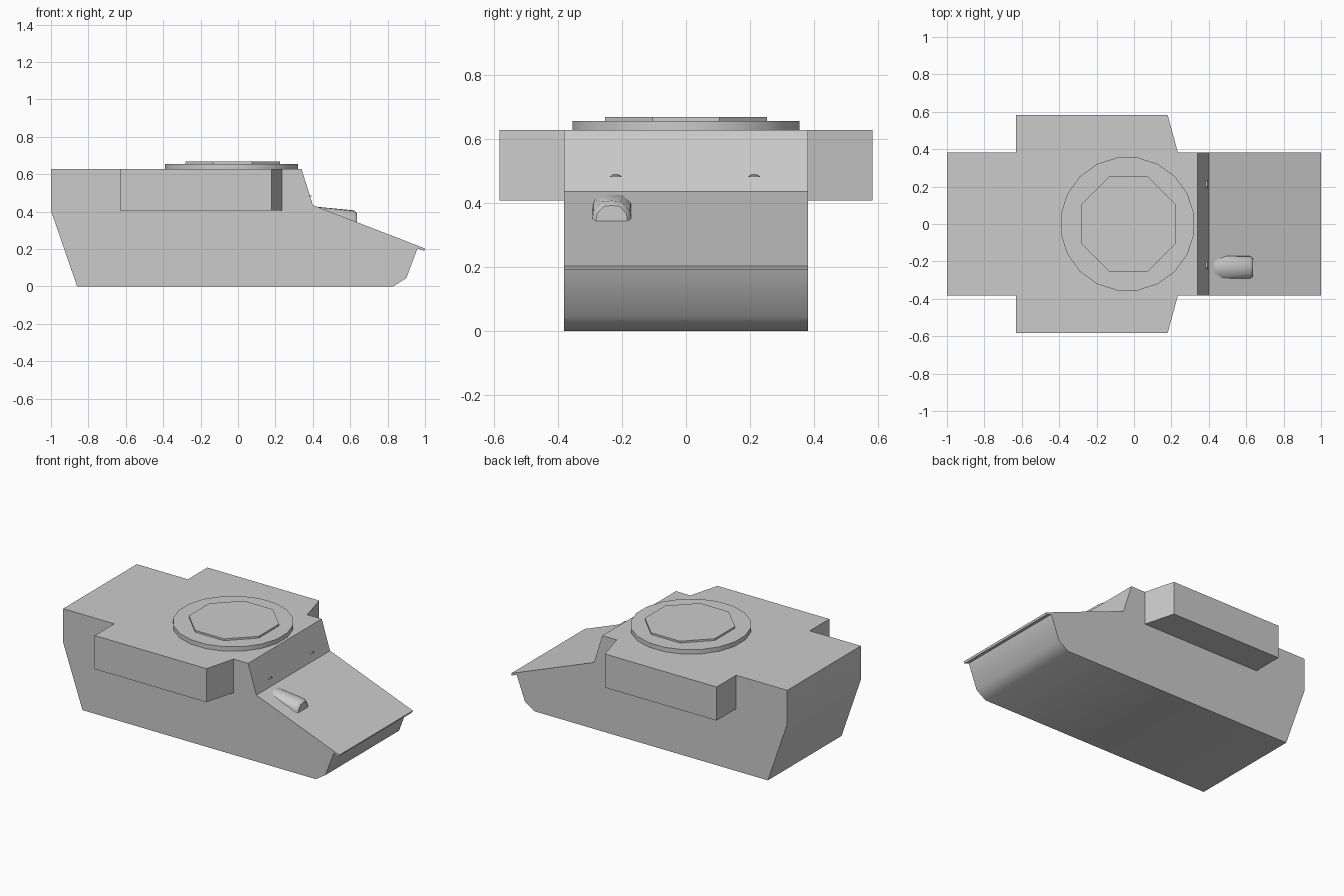
import bpy, bmesh, math
from mathutils import Vector

if "Cube" in bpy.data.objects:
    bpy.data.objects.remove(bpy.data.objects["Cube"])


def make_object(name, bm, smooth=None):
    bmesh.ops.recalc_face_normals(bm, faces=bm.faces[:])
    me = bpy.data.meshes.new(name)
    bm.to_mesh(me)
    bm.free()
    ob = bpy.data.objects.new(name, me)
    bpy.context.collection.objects.link(ob)
    if smooth:
        bpy.ops.object.select_all(action='DESELECT')
        ob.select_set(True)
        bpy.context.view_layer.objects.active = ob
        bpy.ops.object.shade_smooth_by_angle(angle=math.radians(smooth))
    return ob


def loft(name, sections, smooth=None):
    """Bridge equal-length point loops and cap both ends."""
    bm = bmesh.new()
    rings = [[bm.verts.new(p) for p in s] for s in sections]
    n = len(rings[0])
    for a, b in zip(rings, rings[1:]):
        for i in range(n):
            j = (i + 1) % n
            bm.faces.new((a[i], a[j], b[j], b[i]))
    bm.faces.new(rings[0])
    bm.faces.new(rings[-1])
    return make_object(name, bm, smooth)


def disc(name, sides, inradius, x, z0, z1, smooth=None):
    # Polygon disc with flats facing the axes
    r = inradius / math.cos(math.pi / sides)
    pts = [(x + r * math.cos((i + .5) * math.tau / sides),
            r * math.sin((i + .5) * math.tau / sides)) for i in range(sides)]
    return loft(name, [[(px, py, z) for px, py in pts] for z in (z0, z1)], smooth)


# Hull: side profile extruded across the width, with overhanging nose lip
W = 0.381
profile = [(-0.86, 0), (0.83, 0), (0.90, 0.045), (0.96, 0.205), (0.995, 0.19),
           (1.0, 0.203), (0.40, 0.435), (0.34, 0.627), (-1.0, 0.627), (-1.0, 0.405)]
loft("hull", [[(x, y, z) for x, z in profile] for y in (-W, W)], 40)

# Side sponsons with angled front ends
plan = [(-0.63, 0.381), (0.235, 0.381), (0.18, 0.583), (-0.63, 0.583)]
for label, s in (("near", -1), ("far", 1)):
    loft(label + "_sponson",
         [[(x, s * y, z) for x, y in plan] for z in (0.407, 0.627)])

# Turret ring and octagonal hatch plate on the roof
disc("turret_ring", 20, 0.355, -0.035, 0.627, 0.656, 25)
disc("hatch_plate", 8, 0.253, -0.029, 0.656, 0.668)

# Driver hood: arched sections running forward out of the sloped deck
arch = [(-1, 0), (-0.92, 0.55), (-0.5, 0.95), (0, 1.0), (0.5, 0.95), (0.92, 0.55), (1, 0)]


def hood_section(x, yc, half, base, top):
    return [(x, yc + half * u, base + (top - base) * v) for u, v in arch]


loft("driver_hood", [hood_section(0.43, -0.230, 0.064, 0.395, 0.425),
                     hood_section(0.62, -0.232, 0.062, 0.335, 0.407),
                     hood_section(0.635, -0.232, 0.050, 0.335, 0.392)], 40)

# Small vision slit visors on the upper front plate
for label, y in (("near", -0.22), ("far", 0.212)):
    edge = [(-0.02, 0), (-0.009, 0.008), (0.009, 0.008), (0.02, 0)]
    loft(label + "_vision_slit",
         [[(0.375, y + u, 0.481 + v) for u, v in edge],
          [(0.393, y + u, 0.481 + v * 0.7) for u, v in edge]])
